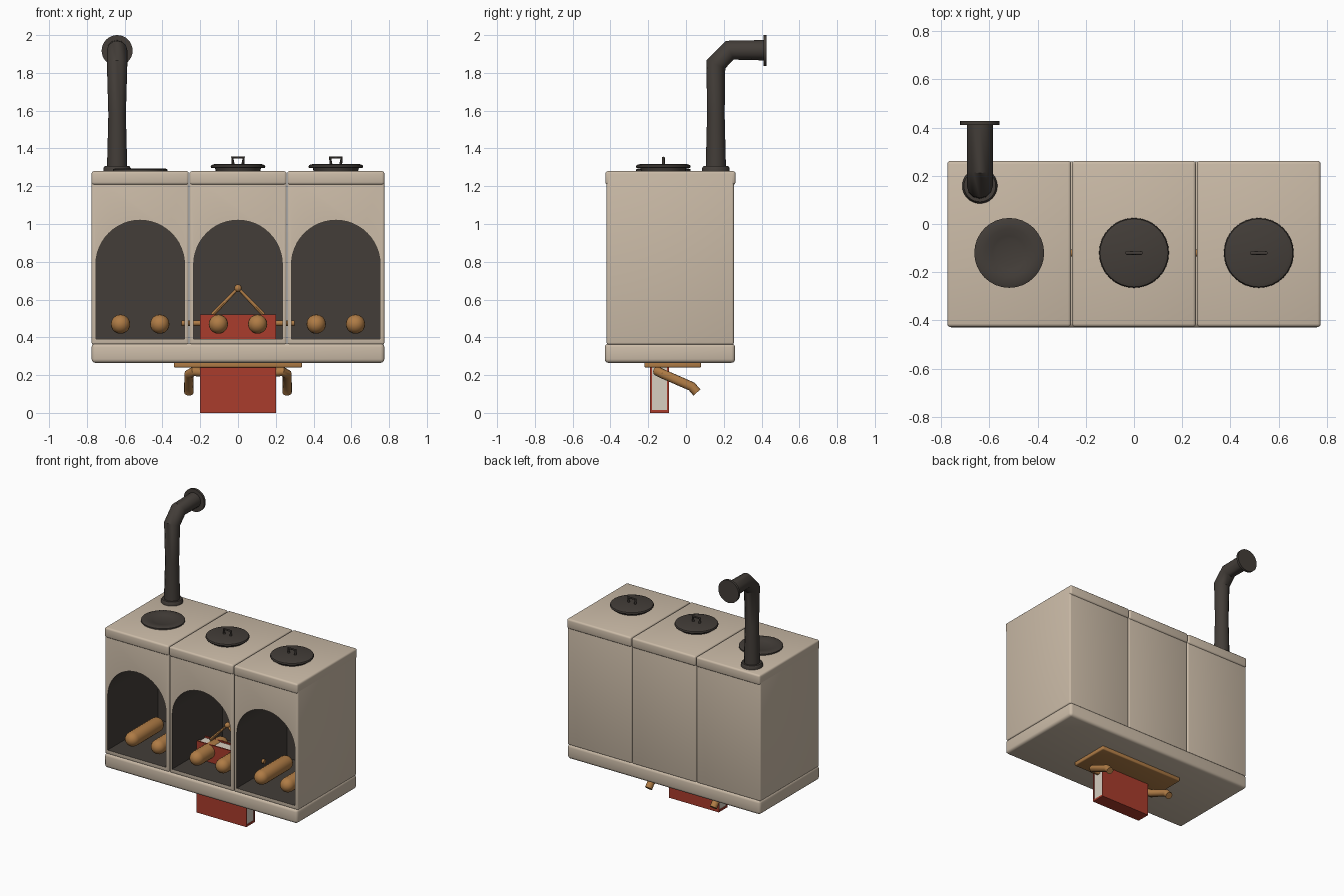
import bpy, bmesh, math
from mathutils import Vector, Matrix

if "Cube" in bpy.data.objects:
    bpy.data.objects.remove(bpy.data.objects["Cube"])


def material(name, r, g, b):
    m = bpy.data.materials.new(name)
    m.use_nodes = True
    m.diffuse_color = (r, g, b, 1)
    node = next(n for n in m.node_tree.nodes if n.type == 'BSDF_PRINCIPLED')
    node.inputs["Base Color"].default_value = (r, g, b, 1)
    node.inputs["Roughness"].default_value = 0.8
    return m


PLASTER = material("plaster beige", 0.60, 0.50, 0.39)
IRON = material("dark iron", 0.056, 0.047, 0.040)
WOOD = material("warm wood", 0.43, 0.20, 0.06)
RED = material("cover red", 0.40, 0.045, 0.025)
PAPER = material("paper cream", 0.68, 0.62, 0.53)


def finish(name, bm, mat):
    bmesh.ops.recalc_face_normals(bm, faces=bm.faces)
    me = bpy.data.meshes.new(name)
    bm.to_mesh(me)
    bm.free()
    ob = bpy.data.objects.new(name, me)
    bpy.context.collection.objects.link(ob)
    me.materials.append(mat)
    return ob


def box(name, x, y, z, mat, bevel=0.0):
    """Box from (min, max) ranges, with rounded edges if asked."""
    bm = bmesh.new()
    bmesh.ops.create_cube(bm, size=1)
    for v in bm.verts:
        v.co = Vector([(r[0] + r[1]) / 2 + c * (r[1] - r[0])
                       for r, c in zip((x, y, z), v.co)])
    if bevel:
        bmesh.ops.bevel(bm, geom=bm.edges[:], offset=bevel, segments=3,
                        profile=0.5, affect='EDGES')
    return finish(name, bm, mat)


def lathe(name, profile, loc, mat, along_y=False, steps=32):
    """Spin (radius, height) points round z, or round y."""
    bm = bmesh.new()
    vs = [bm.verts.new((r, 0, h)) for r, h in profile]
    es = [bm.edges.new(p) for p in zip(vs, vs[1:])]
    bmesh.ops.spin(bm, geom=vs + es, cent=(0, 0, 0), axis=(0, 0, 1),
                   angle=math.tau, steps=steps)
    bmesh.ops.remove_doubles(bm, verts=bm.verts, dist=1e-5)
    if along_y:
        bm.transform(Matrix.Rotation(-math.pi / 2, 4, 'X'))
    bm.transform(Matrix.Translation(loc))
    return finish(name, bm, mat)


def tube(name, points, radius, mat, scales=None, sides=4):
    cu = bpy.data.curves.new(name, 'CURVE')
    cu.dimensions = '3D'
    cu.bevel_depth = radius
    cu.bevel_resolution = sides
    cu.use_fill_caps = True
    sp = cu.splines.new('POLY')
    sp.points.add(len(points) - 1)
    for i, p in enumerate(points):
        sp.points[i].co = (*p, 1)
        sp.points[i].radius = scales[i] if scales else 1
    ob = bpy.data.objects.new(name, cu)
    bpy.context.collection.objects.link(ob)
    cu.materials.append(mat)
    bpy.ops.object.select_all(action='DESELECT')
    ob.select_set(True)
    bpy.context.view_layer.objects.active = ob
    bpy.ops.object.convert(target='MESH')
    return ob


def arch_cutter(cx):
    """Round-topped prism that hollows out a firebox."""
    r, low, spring = 0.235, 0.392, 0.785
    outline = [(cx + r, low)]
    outline += [(cx + r * math.cos(math.pi * i / 24),
                 spring + r * math.sin(math.pi * i / 24)) for i in range(25)]
    outline += [(cx - r, low)]
    bm = bmesh.new()
    face = bm.faces.new([bm.verts.new((x, -0.6, z)) for x, z in outline])
    out = bmesh.ops.extrude_face_region(bm, geom=[face])
    bmesh.ops.translate(bm, vec=(0, 0.76, 0),
                        verts=[g for g in out["geom"] if isinstance(g, bmesh.types.BMVert)])
    ob = finish("cutter", bm, IRON)
    ob.hide_render = True
    return ob


# Base slab
box("base_slab", (-0.775, 0.775), (-0.43, 0.26), (0.265, 0.368), PLASTER, 0.02)

# Three ovens, each with a top cap and two logs
LOG_R = 0.051
for tag, cx in (("right", -0.518), ("middle", 0), ("left", 0.518)):
    xr = (cx - 0.257, cx + 0.257)
    body = box(tag + "_oven_body", xr, (-0.42, 0.253), (0.362, 1.276), PLASTER, 0.01)
    body.data.materials.append(IRON)
    cutter = arch_cutter(cx)
    mod = body.modifiers.new("opening", 'BOOLEAN')
    mod.operation = 'DIFFERENCE'
    mod.object = cutter
    mod.solver = 'EXACT'
    mod.material_mode = 'TRANSFER'
    bpy.context.view_layer.objects.active = body
    bpy.ops.object.modifier_apply(modifier=mod.name)
    bpy.data.objects.remove(cutter)
    box(tag + "_oven_cap", xr, (-0.427, 0.262), (1.208, 1.28), PLASTER, 0.013)

    for side, dx in (("a", -0.104), ("b", 0.104)):
        cap = [(LOG_R * math.sin(a), LOG_R * (1 - math.cos(a)))
               for a in [math.pi / 2 * i / 5 for i in range(6)]]
        log = cap + [(r, 0.37 - h) for r, h in reversed(cap)]
        lathe(f"{tag}_log_{side}", log, (cx + dx, -0.37, 0.47), WOOD, True, 20)

# Lids with handles, and the open burner ring
for tag, cx in (("middle", 0), ("left", 0.518)):
    lathe(tag + "_lid", [(0, 1.27), (0.115, 1.27), (0.122, 1.296), (0.142, 1.297),
                         (0.145, 1.303), (0.141, 1.312), (0.125, 1.317), (0, 1.317)],
          (cx, -0.12, 0), IRON)
    tube(tag + "_lid_handle",
         [(cx - 0.025, -0.12, 1.31), (cx - 0.03, -0.12, 1.351),
          (cx + 0.03, -0.12, 1.351), (cx + 0.025, -0.12, 1.31)], 0.008, IRON)
lathe("burner_ring", [(0, 1.283), (0.055, 1.283), (0.07, 1.287), (0.1, 1.293),
                      (0.13, 1.295), (0.145, 1.289), (0.145, 1.272)],
      (-0.518, -0.12, 0), IRON)

# Chimney pipe with flanges
PX, PY = -0.64, 0.158
tube("chimney_pipe", [(PX, PY, 1.28), (PX, PY, 1.58), (PX, PY, 1.845),
                      (PX, 0.232, 1.92), (PX, 0.42, 1.92)],
     0.054, IRON, scales=(1, 0.86, 1, 1, 1))
lathe("chimney_base_flange", [(0, 1.27), (0.073, 1.27), (0.073, 1.295),
                              (0.066, 1.306), (0, 1.306)], (PX, PY, 0), IRON)
lathe("chimney_end_flange", [(0, 0), (0.082, 0), (0.082, 0.017), (0, 0.017)],
      (PX, 0.41, 1.918), IRON, True)

# Book standing through the floor
box("book_pages", (-0.195, 0.195), (-0.182, -0.098), (0.012, 0.51), PAPER)
box("book_front_cover", (-0.2, 0.2), (-0.19, -0.18), (0, 0.52), RED)
box("book_back_cover", (-0.2, 0.2), (-0.1, -0.09), (0, 0.52), RED)
box("book_spine", (-0.2, 0.2), (-0.18, -0.1), (0, 0.014), RED)

# Wooden plate, hanger, arms and curved legs
box("wooden_plate", (-0.34, 0.34), (-0.22, 0.08), (0.24, 0.272), WOOD, 0.008)
tube("hanger", [(-0.135, -0.12, 0.52), (0, -0.12, 0.66), (0.135, -0.12, 0.52)], 0.011, WOOD)
lathe("hanger_knob", [(0.02 * math.sin(math.pi * i / 8), -0.02 * math.cos(math.pi * i / 8))
                      for i in range(9)], (0, -0.12, 0.66), WOOD, steps=16)
for tag, s in (("left", 1), ("right", -1)):
    tube(tag + "_arm", [(s * 0.19, -0.12, 0.475), (s * 0.3, -0.12, 0.475)], 0.015, WOOD)
    tube(tag + "_leg", [(s * 0.19, -0.14, 0.215), (s * 0.235, -0.15, 0.22),
                        (s * 0.26, -0.12, 0.205), (s * 0.26, 0.03, 0.14),
                        (s * 0.26, 0.058, 0.108)], 0.025, WOOD)

# Smooth rounded parts, keep hard edges
bpy.ops.object.select_all(action='DESELECT')
for ob in bpy.context.scene.objects:
    if ob.type == 'MESH' and not ob.hide_render:
        ob.select_set(True)
        bpy.context.view_layer.objects.active = ob
bpy.ops.object.shade_smooth_by_angle(angle=math.radians(35))
